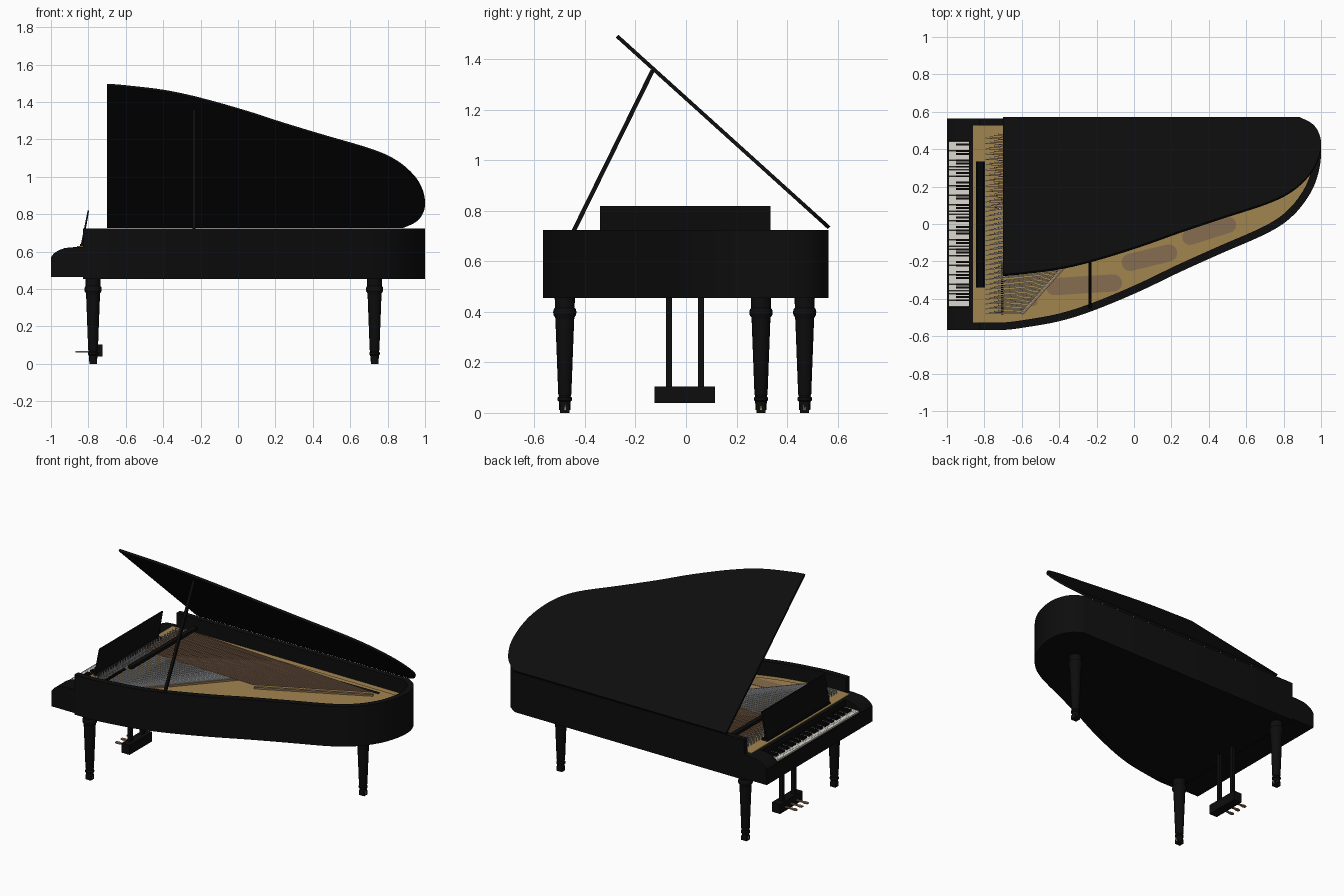
import bpy, bmesh, math
from mathutils import Vector, Matrix

if "Cube" in bpy.data.objects:
    bpy.data.objects.remove(bpy.data.objects["Cube"])


def material(name, r, g, b):
    m = bpy.data.materials.new(name)
    m.diffuse_color = (r, g, b, 1)
    m.use_nodes = True
    m.node_tree.nodes["Principled BSDF"].inputs["Base Color"].default_value = m.diffuse_color
    return m


BLACK = material("black lacquer", 0.004, 0.004, 0.004)
GOLD = material("gold plate", 0.36, 0.235, 0.08)
WOOD = material("soundboard brown", 0.24, 0.155, 0.08)
COPPER = material("copper", 0.30, 0.17, 0.10)
SILVER = material("steel", 0.42, 0.43, 0.45)
IVORY = material("ivory", 0.72, 0.70, 0.64)


def finish(name, bm, mat, smooth=False):
    bmesh.ops.recalc_face_normals(bm, faces=bm.faces[:])
    me = bpy.data.meshes.new(name)
    bm.to_mesh(me)
    bm.free()
    me.materials.append(mat)
    ob = bpy.data.objects.new(name, me)
    bpy.context.collection.objects.link(ob)
    if smooth:
        bpy.ops.object.select_all(action='DESELECT')
        ob.select_set(True)
        bpy.context.view_layer.objects.active = ob
        bpy.ops.object.shade_smooth_by_angle(angle=math.radians(35))
    return ob


def add_box(bm, x0, x1, y0, y1, z0, z1):
    m = Matrix.Translation(((x0 + x1) / 2, (y0 + y1) / 2, (z0 + z1) / 2))
    bmesh.ops.create_cube(bm, size=1, matrix=m @ Matrix.Diagonal((x1 - x0, y1 - y0, z1 - z0, 1)))


def box(name, mat, *dims):
    bm = bmesh.new()
    add_box(bm, *dims)
    return finish(name, bm, mat)


def add_bar(bm, a, b, w, h):
    """Rectangular bar from a to b."""
    a, b = Vector(a), Vector(b)
    d = b - a
    rot = d.to_track_quat('X', 'Z').to_matrix().to_4x4()
    bmesh.ops.create_cube(bm, size=1, matrix=Matrix.Translation((a + b) / 2) @ rot
                          @ Matrix.Diagonal((d.length, w, h, 1)))


def prism(name, mat, pts, lo, hi, axis='z', smooth=False):
    """Extrude a 2D outline along z, or an x-z outline along y."""
    bm = bmesh.new()
    put = (lambda p, h: (p[0], p[1], h)) if axis == 'z' else (lambda p, h: (p[0], h, p[1]))
    f = bm.faces.new([bm.verts.new(put(p, lo)) for p in pts])
    ext = bmesh.ops.extrude_face_region(bm, geom=[f])
    step = Vector(put((0, 0), hi - lo))
    bmesh.ops.translate(bm, vec=step, verts=[v for v in ext['geom'] if isinstance(v, bmesh.types.BMVert)])
    return finish(name, bm, mat, smooth)


def spline(pts, n=5):
    """Catmull-Rom curve through the points."""
    p = [Vector(q) for q in [pts[0]] + pts + [pts[-1]]]
    out = []
    for i in range(1, len(p) - 2):
        a, b, c, d = p[i - 1:i + 3]
        for k in range(n):
            t = k / n
            out.append(0.5 * (2 * b + (c - a) * t + (2 * a - 5 * b + 4 * c - d) * t * t
                              + (3 * b - a - 3 * c + d) * t ** 3))
    return out + [p[-1]]


def inset(pts, dist):
    """Offset an open counter-clockwise curve inward."""
    out = []
    for i, p in enumerate(pts):
        t = (pts[min(i + 1, len(pts) - 1)] - pts[max(i - 1, 0)]).normalized()
        out.append(p + Vector((-t.y, t.x)) * dist)
    return out


# Case outline: bent side, round tail, straight spine
bent = [(-0.70, -0.567), (-0.61, -0.557), (-0.40, -0.52), (-0.21, -0.46), (0.03, -0.36), (0.245, -0.257),
        (0.46, -0.16), (0.72, -0.045), (0.85, 0.045), (0.94, 0.16), (0.985, 0.27), (1.0, 0.38),
        (0.985, 0.46), (0.95, 0.52), (0.885, 0.565)]
curve = spline(bent)
outer = [Vector((-0.83, -0.567))] + curve + [Vector((-0.83, 0.565))]
inner = inset(outer, 0.04)
inner[-2].y = inner[-1].y = 0.527
prism("case_rim", BLACK, outer + inner[::-1], 0.455, 0.725, smooth=True)
prism("case_bottom", BLACK, inset(outer, 0.003), 0.456, 0.60, smooth=True)

# Cast plate with a raised inner panel
edge = [Vector((-0.86, -0.527))] + inner[1:-1] + [Vector((-0.86, 0.527))]
prism("cast_plate", GOLD, edge, 0.60, 0.630)
raised = inset(outer, 0.085)[1:-2]
prism("raised_plate", GOLD, [Vector((-0.60, raised[0].y))] + [p for p in raised if p.x > -0.59]
      + [Vector((0.85, 0.48)), Vector((-0.60, 0.48))], 0.628, 0.636)


def stadium(name, a, b, r, mat=WOOD):
    a, b = Vector(a), Vector(b)
    ang = math.atan2(b.y - a.y, b.x - a.x)
    pts = []
    for c, s in ((b, -math.pi / 2), (a, math.pi / 2)):
        for k in range(13):
            t = ang + s + math.pi * k / 12
            pts.append(c + Vector((math.cos(t), math.sin(t))) * r)
    prism(name, mat, pts, 0.632, 0.638)


# Openings in the plate
stadium("plate_opening_1", (-0.425, -0.335), (-0.11, -0.315), 0.046)
stadium("plate_opening_2", (-0.02, -0.205), (0.185, -0.155), 0.046)
stadium("plate_opening_3", (0.30, -0.07), (0.505, -0.005), 0.042)
stadium("plate_round_hole", (-0.541, -0.415), (-0.539, -0.415), 0.024)
stadium("bass_slot", (0.2, 0.43), (0.74, 0.44), 0.012, BLACK)

# Strings, tuning pins and bridges
steel, copper, pins, bridges = (bmesh.new() for _ in range(4))


def run_strings(bm, count, y0, y1, e0, e1, z):
    for i in range(count):
        t = i / (count - 1)
        x, y = -0.79 + 0.022 * (i % 4), y0 + (y1 - y0) * t
        end = Vector(e0).lerp(Vector(e1), t)
        add_bar(bm, (x, y, z), (end.x, end.y, z), 0.003, 0.003)
        bmesh.ops.create_cone(pins, cap_ends=True, segments=6, radius1=0.004, radius2=0.004, depth=0.035,
                              matrix=Matrix.Translation((x, y, 0.643)))
    add_bar(bridges, (*e0, 0.640), (*e1, 0.640), 0.018, 0.016)


run_strings(steel, 90, -0.48, 0.10, (-0.60, -0.48), (0.03, 0.22), 0.650)
run_strings(copper, 56, 0.09, 0.48, (0.08, 0.06), (0.74, 0.39), 0.658)
finish("steel_strings", steel, SILVER)
finish("copper_strings", copper, COPPER)
finish("tuning_pins", pins, SILVER)
finish("string_bridges", bridges, WOOD)

# Damper rail and damper heads
dampers = bmesh.new()
add_box(dampers, -0.685, -0.655, -0.20, 0.50, 0.665, 0.685)
for i in range(26):
    y = -0.485 + i * 0.011
    add_box(dampers, -0.712, -0.698, y, y + 0.005, 0.648, 0.664)
finish("dampers", dampers, BLACK)

# Key cheeks, keybed, key slip and fallboard
cheek = [(-1, 0.465), (-1, 0.57), (-0.985, 0.59), (-0.96, 0.607), (-0.925, 0.62), (-0.86, 0.625),
         (-0.82, 0.625), (-0.82, 0.465)]
prism("right_cheek", BLACK, cheek, -0.567, -0.445, 'y')
prism("left_cheek", BLACK, cheek, 0.445, 0.565, 'y')
box("keybed", BLACK, -0.998, -0.82, -0.45, 0.45, 0.465, 0.555)
box("key_slip", BLACK, -1, -0.99, -0.45, 0.45, 0.465, 0.572)
box("fallboard", BLACK, -0.882, -0.858, -0.45, 0.45, 0.55, 0.625)

# Keyboard, bass on the +y side
white, black = bmesh.new(), bmesh.new()
w = 0.884 / 52
for i in range(52):
    y = 0.442 - i * w
    add_box(white, -0.988, -0.88, y - w + 0.0012, y, 0.55, 0.580)
    if i % 7 in (0, 2, 3, 5, 6) and i < 51:
        add_box(black, -0.952, -0.88, y - w - 0.005, y - w + 0.005, 0.575, 0.592)
finish("white_keys", white, IVORY)
finish("black_keys", black, BLACK)

# Music desk leaning back
prism("music_desk", BLACK, [(-0.842, 0.628), (-0.804, 0.82), (-0.796, 0.82), (-0.830, 0.628)], -0.34, 0.335, 'y')
box("desk_shelf", BLACK, -0.845, -0.80, -0.34, 0.335, 0.63, 0.642)

# Lid, hinged along the spine and propped open
hinge = Vector((0, 0.568, 0.730))
lid = prism("lid", BLACK, [p - hinge.xy for p in curve] + [Vector((-0.70, -0.003))], -0.006, 0.009, smooth=True)
lid.matrix_world = Matrix.Translation(hinge) @ Matrix.Rotation(math.radians(-42.1), 4, 'X')
bm = bmesh.new()
add_bar(bm, (-0.235, -0.455, 0.70), (-0.235, -0.132, 1.356), 0.017, 0.017)
finish("lid_prop", bm, BLACK)


def lathe(name, mat, profile, x, y, seg=20):
    bm = bmesh.new()
    rings = [[bm.verts.new((x + r * math.cos(2 * math.pi * k / seg), y + r * math.sin(2 * math.pi * k / seg), z))
              for k in range(seg)] for r, z in profile]
    for a, b in zip(rings, rings[1:]):
        for k in range(seg):
            bm.faces.new((a[k], a[(k + 1) % seg], b[(k + 1) % seg], b[k]))
    bm.faces.new(rings[0])
    bm.faces.new(rings[-1])
    finish(name, bm, mat, True)


# Turned legs with casters
leg = [(0.022, 0.012), (0.023, 0.045), (0.028, 0.05), (0.028, 0.06), (0.023, 0.066), (0.026, 0.075), (0.037, 0.365),
       (0.038, 0.378), (0.045, 0.388), (0.046, 0.40), (0.044, 0.41), (0.039, 0.416), (0.040, 0.46)]
for name, x, y in (("front_right", -0.775, -0.48), ("front_left", -0.775, 0.47), ("back", 0.73, 0.297)):
    lathe(name + "_leg", BLACK, leg, x, y)
    box(name + "_caster", BLACK, x - 0.02, x + 0.02, y - 0.018, y + 0.018, 0, 0.03)
    box(name + "_caster_pin", GOLD, x - 0.022, x + 0.022, y - 0.004, y + 0.004, 0.012, 0.035)

# Pedal lyre
box("pedal_box", BLACK, -0.785, -0.725, -0.125, 0.115, 0.04, 0.105)
for i, y in enumerate((-0.068, 0.059)):
    box("lyre_post_%d" % (i + 1), BLACK, -0.772, -0.748, y - 0.012, y + 0.012, 0.10, 0.46)
for i in range(3):
    y = -0.065 + 0.06 * i
    prism("pedal_%d" % (i + 1), COPPER, [(-0.78, y - 0.006), (-0.78, y + 0.006), (-0.83, y + 0.006),
          (-0.85, y + 0.012), (-0.87, y + 0.008), (-0.87, y - 0.008), (-0.85, y - 0.012), (-0.83, y - 0.006)],
          0.062, 0.070)
